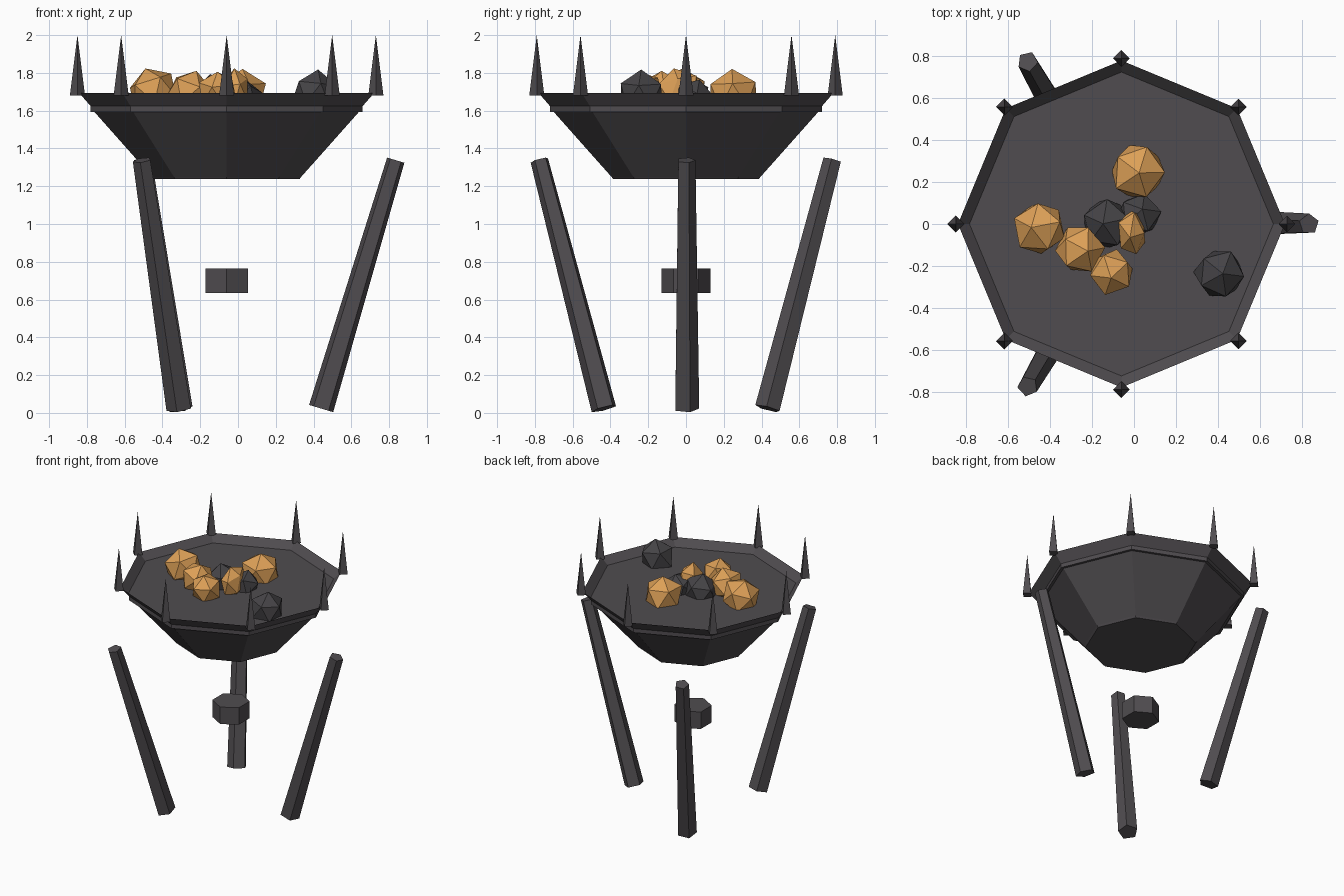
import bpy, bmesh, math, random
from mathutils import Vector, Matrix

cube = bpy.data.objects.get("Cube")
if cube:
    bpy.data.objects.remove(cube, do_unlink=True)

CX = -0.06  # axis of the brazier
random.seed(4)


def material(name, color):
    m = bpy.data.materials.new(name)
    m.use_nodes = True
    m.diffuse_color = (*color, 1)
    m.node_tree.nodes["Principled BSDF"].inputs["Base Color"].default_value = (*color, 1)
    return m


iron = material("dark iron", (0.08, 0.073, 0.08))
coal = material("black coal", (0.06, 0.057, 0.062))
ember = material("glowing orange", (0.72, 0.35, 0.095))


def finish(bm, name, mat):
    bmesh.ops.recalc_face_normals(bm, faces=bm.faces)
    mesh = bpy.data.meshes.new(name)
    bm.to_mesh(mesh)
    bm.free()
    mesh.materials.append(mat)
    obj = bpy.data.objects.new(name, mesh)
    bpy.context.collection.objects.link(obj)
    return obj


def lathe(name, profile, sides, mat, start=0.0):
    """Faceted solid of revolution with flat end caps."""
    bm = bmesh.new()
    rings = []
    for r, z in profile:
        angles = [start + math.tau * i / sides for i in range(sides)]
        rings.append([bm.verts.new((CX + r * math.cos(a), r * math.sin(a), z)) for a in angles])
    for low, high in zip(rings, rings[1:]):
        for i in range(sides):
            j = (i + 1) % sides
            bm.faces.new((low[i], low[j], high[j], high[i]))
    bm.faces.new(rings[0][::-1])
    bm.faces.new(rings[-1])
    return finish(bm, name, mat)


# Octagonal bowl with band, flared rim and sunken floor
lathe("bowl", [(0.385, 1.237), (0.395, 1.25), (0.70, 1.593), (0.72, 1.593), (0.72, 1.624),
               (0.78, 1.693), (0.725, 1.64)], 8, iron)

# Hexagonal hub between the legs
lathe("hub", [(0.13, 0.635), (0.13, 0.765)], 6, iron, math.pi / 2)

# Rim spikes
for k in range(8):
    a = math.tau * k / 8
    bm = bmesh.new()
    bmesh.ops.create_cone(bm, cap_ends=True, segments=4, radius1=0.04, radius2=0, depth=0.32)
    bmesh.ops.translate(bm, verts=bm.verts,
                        vec=(CX + 0.79 * math.cos(a), 0.79 * math.sin(a), 1.84))
    finish(bm, f"spike_{k + 1}", iron)

# Three splayed, tapered five-sided legs
foot, top = Vector((0.5, 0, 0.023)), Vector((0.895, 0, 1.338))
axis = top - foot
tilt = Matrix.Rotation(math.atan2(axis.x, axis.z), 4, 'Y')
for k in range(3):
    bm = bmesh.new()
    rings = []
    for r, z in ((0.07, 0), (0.05, axis.length)):
        angles = [math.pi / 2 + math.tau * i / 5 for i in range(5)]
        rings.append([bm.verts.new((r * math.cos(a), r * math.sin(a), z)) for a in angles])
    for i in range(5):
        j = (i + 1) % 5
        bm.faces.new((rings[0][i], rings[0][j], rings[1][j], rings[1][i]))
    bm.faces.new(rings[0][::-1])
    bm.faces.new(rings[1])
    place = (Matrix.Translation((CX, 0, 0)) @ Matrix.Rotation(math.tau * k / 3, 4, 'Z')
             @ Matrix.Translation(foot) @ tilt)
    bmesh.ops.transform(bm, matrix=place, verts=bm.verts)
    finish(bm, f"leg_{k + 1}", iron)


def lump(name, center, radius, mat, squash=1.0):
    """Rough twenty-sided stone; squash narrows it along x."""
    bm = bmesh.new()
    bmesh.ops.create_icosphere(bm, subdivisions=1, radius=radius)
    turn = Matrix.Rotation(random.uniform(0, math.tau), 4, 'Z') @ Matrix.Rotation(
        random.uniform(-0.4, 0.4), 4, 'X')
    bmesh.ops.transform(bm, matrix=turn, verts=bm.verts)
    for v in bm.verts:
        v.co *= random.uniform(0.95, 1.06)
        v.co.x *= squash
        v.co += Vector(center)
    finish(bm, name, mat)


# Glowing lumps
for i, (x, y, z, r, s) in enumerate([
        (-0.45, -0.02, 1.70, 0.135, 1), (-0.26, -0.12, 1.695, 0.12, 1),
        (-0.11, -0.23, 1.70, 0.11, 1), (0.02, 0.25, 1.685, 0.14, 1),
        (-0.01, -0.04, 1.705, 0.12, 0.62)]):
    lump(f"ember_{i + 1}", (x, y, z), r, ember, s)

# Burnt-out lumps
for i, (x, y, z, r) in enumerate([
        (-0.13, 0.0, 1.665, 0.125), (0.02, 0.04, 1.665, 0.11), (0.41, -0.24, 1.69, 0.128)]):
    lump(f"coal_{i + 1}", (x, y, z), r, coal)
